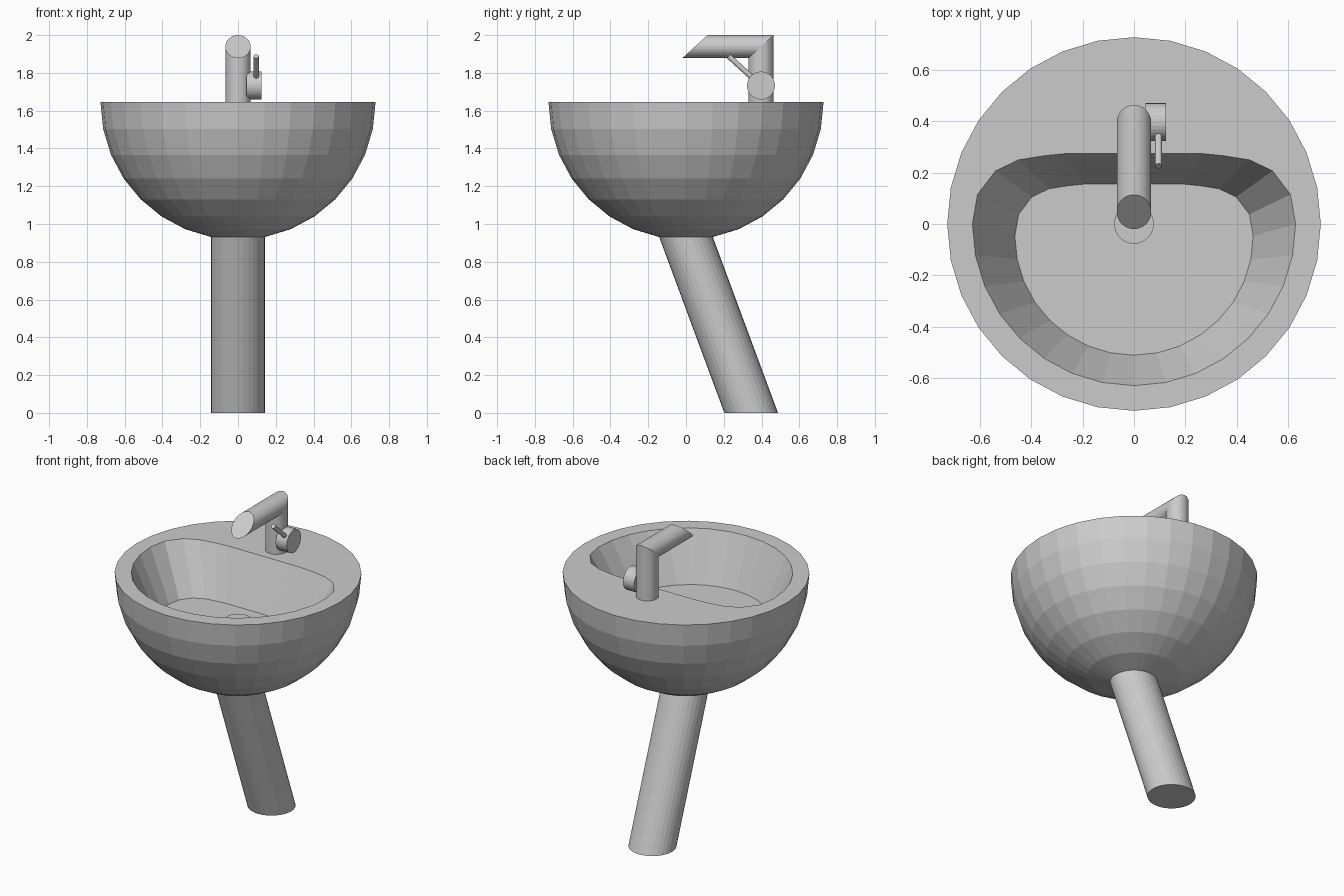
import bpy, bmesh
from math import sin, cos, pi, radians
from mathutils import Vector

if "Cube" in bpy.data.objects:
    bpy.data.objects.remove(bpy.data.objects["Cube"])

N = 32
RIM_Z, BOWL_R = 1.645, 0.728


def loft(name, rings, cap_start=True, cap_end=True):
    """Skin a list of closed rings with quads and optional end caps."""
    bm = bmesh.new()
    loops = [[bm.verts.new(p) for p in ring] for ring in rings]
    for a, b in zip(loops, loops[1:]):
        n = len(a)
        for i in range(n):
            j = (i + 1) % n
            bm.faces.new((a[i], a[j], b[j], b[i]))
    if cap_start:
        bm.faces.new(loops[0][::-1])
    if cap_end:
        bm.faces.new(loops[-1])
    bmesh.ops.recalc_face_normals(bm, faces=bm.faces)
    mesh = bpy.data.meshes.new(name)
    bm.to_mesh(mesh)
    bm.free()
    obj = bpy.data.objects.new(name, mesh)
    bpy.context.collection.objects.link(obj)
    return obj


def circle(r, z, y=0.0, n=N):
    return [Vector((r * cos(2 * pi * i / n), y + r * sin(2 * pi * i / n), z)) for i in range(n)]


def rod(name, start, end, r, n):
    """Round bar between two points."""
    start, end = Vector(start), Vector(end)
    turn = (end - start).to_track_quat('Z', 'Y')
    base = [turn @ p for p in circle(r, 0, n=n)]
    return loft(name, [[start + p for p in base], [end + p for p in base]])


# Basin outline: round at the front, flattened at the back
back = [(0.63, 0), (0.61, 0.115), (0.54, 0.207), (0.45, 0.25), (0.35, 0.266),
        (0.27, 0.274), (0.18, 0.275), (0.09, 0.275), (0, 0.275)]
outline = back + [(-x, y) for x, y in back[-2::-1]]
outline += [(0.63 * cos(pi + pi * i / 16), 0.63 * sin(pi + pi * i / 16)) for i in range(1, 16)]
FLOOR_Z = RIM_Z - 0.31
hole = [Vector((x, y, RIM_Z)) for x, y in outline]
floor = [Vector((x * 0.737, y * 0.737 - 0.047, FLOOR_Z)) for x, y in outline]

# Bowl: half sphere, flat rim, sloping basin walls and floor
shell = []
for k in range(7, -1, -1):
    a = radians(11.25 * k)
    shell.append(circle(BOWL_R * cos(a), RIM_Z - BOWL_R * sin(a)))
loft("bowl", shell + [hole, floor], cap_start=False)

# Drain
loft("drain", [circle(0.077, FLOOR_Z - 0.01), circle(0.077, FLOOR_Z + 0.008)])

# Slanted leg
loft("leg", [circle(0.142, 0, 0.345), circle(0.142, shell[0][0].z, 0)], cap_end=False)

# Tap: upright and spout joined at a mitre, spout end cut on the slant
TAP_Y = 0.397
base = circle(0.067, RIM_Z, TAP_Y)
mitre = [Vector((p.x, p.y, 1.939 + (p.y - TAP_Y) * 0.91)) for p in base]
tip = [p - Vector((0, 0.35, 0)) for p in mitre]
loft("tap", [base, mitre, tip])

# Tap handle knob and lever
rod("tap_knob", (0.045, TAP_Y, 1.733), (0.124, TAP_Y, 1.733), 0.074, N)
rod("tap_lever", (0.096, 0.37, 1.757), (0.096, 0.226, 1.888), 0.014, 16)
